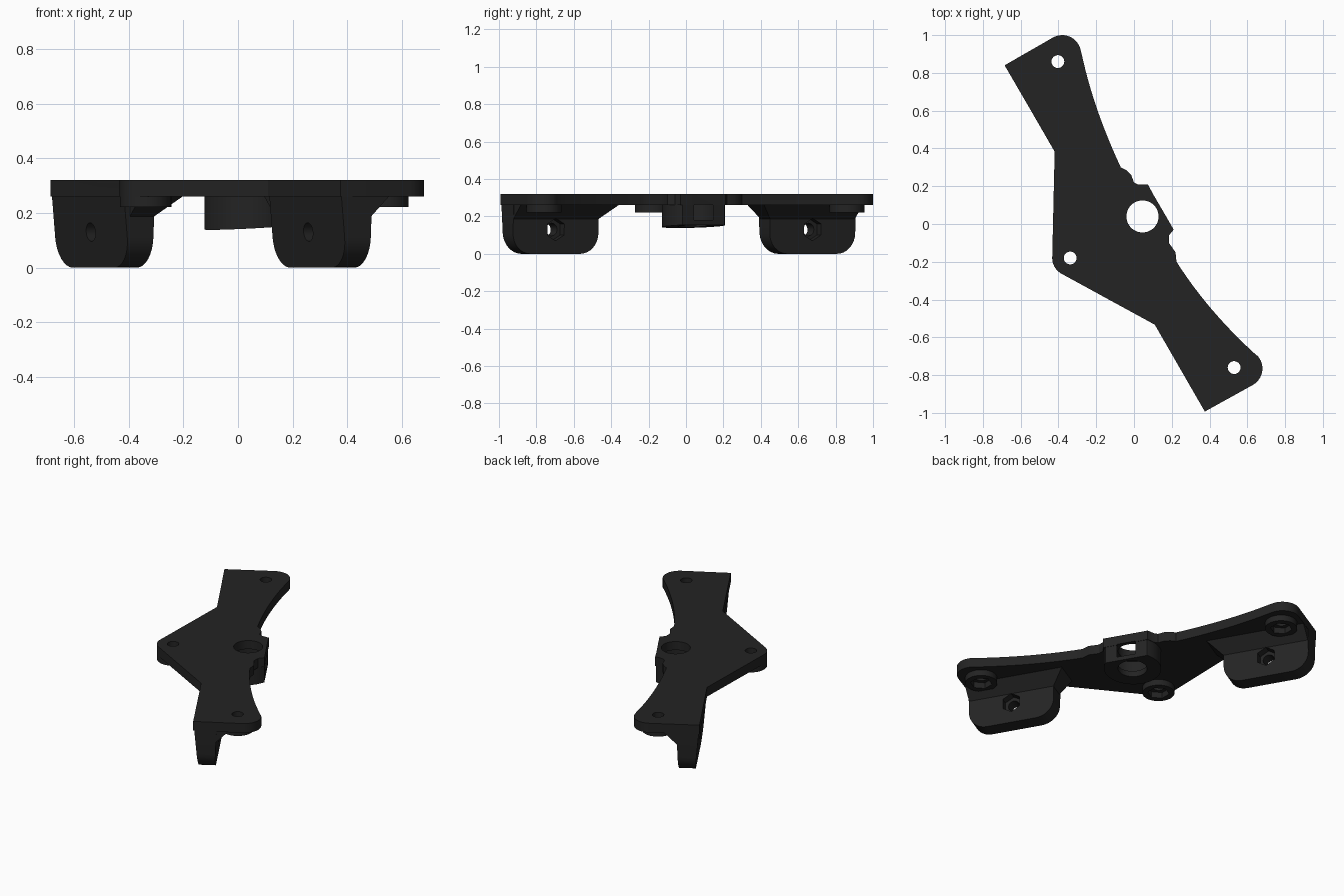
import bpy, bmesh, math
from mathutils import Vector, Matrix

if "Cube" in bpy.data.objects:
    bpy.data.objects.remove(bpy.data.objects["Cube"])

U = Vector((0.5, -0.866, 0))      # along the side flanges
N = Vector((0.866, 0.5, 0))       # from the flanges towards the inside
Z = Vector((0, 0, 1))
L = 0.527                         # flange length
BORE = Vector((0.045, 0.04, 0))

black = bpy.data.materials.new("black_plastic")
black.diffuse_color = (0.017, 0.017, 0.017, 1)
black.use_nodes = True
black.node_tree.nodes["Principled BSDF"].inputs["Base Color"].default_value = black.diffuse_color


def make(name, bm):
    bmesh.ops.recalc_face_normals(bm, faces=bm.faces)
    me = bpy.data.meshes.new(name)
    bm.to_mesh(me)
    bm.free()
    ob = bpy.data.objects.new(name, me)
    me.materials.append(black)
    bpy.context.collection.objects.link(ob)
    return ob


def loft(name, low, high):
    """Solid between two matching closed loops."""
    bm = bmesh.new()
    a = [bm.verts.new(p) for p in low]
    b = [bm.verts.new(p) for p in high]
    bm.faces.new(a)
    bm.faces.new(b)
    for i in range(len(a)):
        j = (i + 1) % len(a)
        bm.faces.new((a[i], a[j], b[j], b[i]))
    return make(name, bm)


def cylinder(name, start, axis, length, radius, sides=40):
    bm = bmesh.new()
    rot = axis.to_track_quat('Z', 'Y').to_matrix().to_4x4()
    bmesh.ops.create_cone(bm, cap_ends=True, segments=sides, radius1=radius,
                          radius2=radius, depth=length,
                          matrix=Matrix.Translation(start + axis * length / 2) @ rot)
    return make(name, bm)


def combine(target, other, operation):
    mod = target.modifiers.new(operation, 'BOOLEAN')
    mod.operation, mod.solver, mod.object = operation, 'EXACT', other
    bpy.context.view_layer.objects.active = target
    bpy.ops.object.modifier_apply(modifier=mod.name)
    bpy.data.objects.remove(other)


def arc(cx, cy, r, a0, a1, n=12):
    return [(cx + r * math.cos(math.radians(a0 + (a1 - a0) * i / n)),
             cy + r * math.sin(math.radians(a0 + (a1 - a0) * i / n)))
            for i in range(n + 1)]


def curve(p0, p1, p2, n=12):
    """Quadratic sweep through three control points."""
    return [tuple((1 - t) ** 2 * a + 2 * t * (1 - t) * b + t * t * c
                  for a, b, c in zip(p0, p1, p2))
            for t in [i / n for i in range(n + 1)]]


# top plate: rounded arm tips, swept edges and a notched middle
outline = [(-0.685, 0.84)]
outline += arc(-0.38, 0.9, 0.1, 120, 12)
outline += curve((-0.277, 0.90), (-0.215, 0.61), (-0.07, 0.30))
outline += [(-0.04, 0.285), (-0.015, 0.26), (0, 0.22), (0.02, 0.21), (0.073, 0.21),
            (0.10, 0.16), (0.17, 0.04), (0.21, -0.03), (0.185, -0.06),
            (0.185, -0.10), (0.22, -0.15)]
outline += curve((0.225, -0.20), (0.39, -0.46), (0.645, -0.692))
outline += arc(0.58, -0.765, 0.1, 42, -60)
outline += [(0.375, -0.993), (0.11, -0.533)]
outline += arc(-0.338, -0.18, 0.095, -120, -180)
outline += [(-0.42, 0.385)]
bracket = loft("bracket", [(x, y, 0.26) for x, y in outline],
               [(x, y, 0.32) for x, y in outline])

# drafted side flanges with rounded lower corners, plus their sloped gussets
r = 0.11
side = [(0, 0.31)] + arc(r, r, r, 180, 270, 8) + arc(L - r, r, r, 270, 360, 8) + [(L, 0.31)]
flanges = [(Vector((-0.685, 0.84, 0)), 0, 0.09), (Vector((0.11, -0.533, 0)), 0.09, 0)]
for base, before, after in flanges:
    outer = [base + U * u + N * (0.001 + 0.028 * (1 - z / 0.31)) + Z * z for u, z in side]
    inner = [base + U * u + N * (0.125 + 0.04 * z) + Z * z for u, z in side]
    combine(bracket, loft("flange", outer, inner), 'UNION')
    e = 0.002

    def rect(u0, u1, n1, z):
        return [base + U * u + N * n + Z * z
                for u, n in ((u0, 0.03), (u1, 0.03), (u1, n1), (u0, n1))]
    combine(bracket, loft("gusset", rect(e, L - e, 0.13, 0.185),
                          rect(e - before, L - e + after, 0.215, 0.268)), 'UNION')

# screw bosses under the plate
screws = [Vector((-0.403, 0.86, 0)), Vector((0.53, -0.76, 0)), Vector((-0.338, -0.18, 0))]
for p in screws:
    combine(bracket, cylinder("boss", p + Z * 0.222, Z, 0.06, 0.094), 'UNION')

# centre tube with one flat side and a slightly tilted lower end
bm = bmesh.new()
bmesh.ops.create_cone(bm, cap_ends=True, segments=56, radius1=0.168, radius2=0.168,
                      depth=0.26, matrix=Matrix.Translation(BORE + Z * 0.18))
for point, normal in ((BORE + N * 0.106, N),
                      (BORE + Z * 0.148, (N * 0.06 - Z).normalized())):
    cut = bmesh.ops.bisect_plane(bm, geom=bm.verts[:] + bm.edges[:] + bm.faces[:],
                                 plane_co=point, plane_no=normal, clear_outer=True)
    bmesh.ops.holes_fill(bm, edges=[g for g in cut['geom_cut']
                                    if isinstance(g, bmesh.types.BMEdge)])
combine(bracket, make("centre_tube", bm), 'UNION')

# tube bore, and the wider pocket that opens a window in the flat side
combine(bracket, cylinder("bore", BORE, Z, 0.5, 0.085, 48), 'DIFFERENCE')
combine(bracket, cylinder("pocket", BORE + Z * 0.18, Z, 0.085, 0.121, 48), 'DIFFERENCE')

# screw holes with hexagonal nut pockets
for p in screws:
    combine(bracket, cylinder("hole", p + Z * 0.1, Z, 0.4, 0.034, 24), 'DIFFERENCE')
    combine(bracket, cylinder("nut", p + Z * 0.15, Z, 0.11, 0.064, 6), 'DIFFERENCE')
for base, _, _ in flanges:
    p = base + U * L / 2 + Z * 0.13
    combine(bracket, cylinder("hole", p - N * 0.1, N, 0.4, 0.034, 24), 'DIFFERENCE')
    combine(bracket, cylinder("nut", p + N * 0.085, N, 0.15, 0.06, 6), 'DIFFERENCE')

bracket.select_set(True)
bpy.context.view_layer.objects.active = bracket
bpy.ops.object.shade_smooth_by_angle(angle=math.radians(30))
